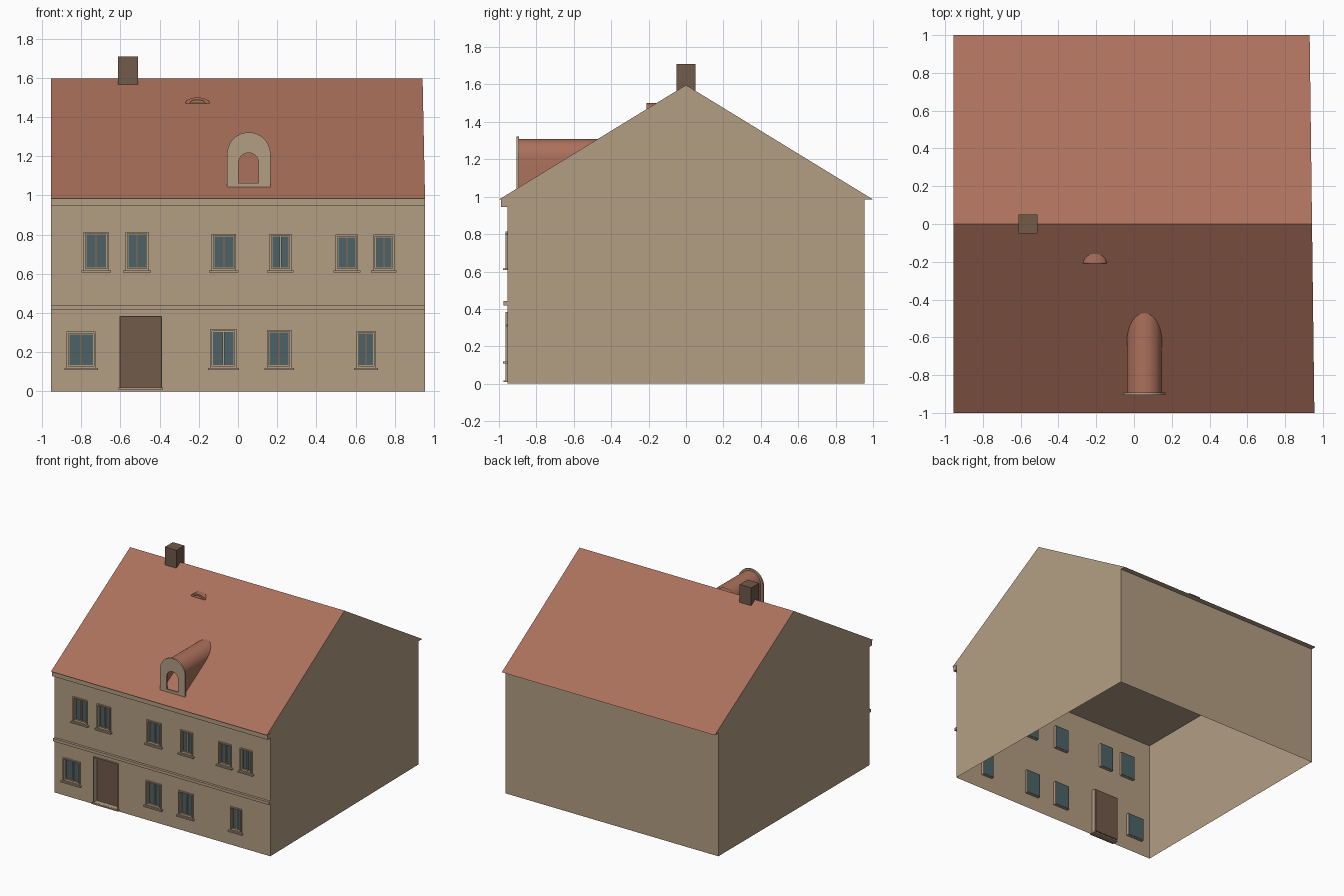
import bpy
import bmesh
import math

cube = bpy.data.objects.get("Cube")
if cube:
    bpy.data.objects.remove(cube, do_unlink=True)


def material(name, rgb):
    m = bpy.data.materials.new(name)
    m.use_nodes = True
    m.diffuse_color = (*rgb, 1)
    m.node_tree.nodes["Principled BSDF"].inputs["Base Color"].default_value = (*rgb, 1)
    return m


PLASTER = material("beige plaster", (0.45, 0.342, 0.227))
TILE = material("red roof tile", (0.413, 0.165, 0.107))
BROWN = material("brown wood and brick", (0.165, 0.103, 0.07))
GLASS = material("blue grey glass", (0.072, 0.122, 0.136))

LEFT, WALL, EAVE, RIDGE = -0.955, 0.955, 0.985, 1.597


def right_x(y):
    """The right gable is slightly out of square."""
    return 0.9425 - 0.0125 * y


def finish(bm, name, *mats, smooth=False):
    bmesh.ops.remove_doubles(bm, verts=bm.verts, dist=1e-5)
    me = bpy.data.meshes.new(name)
    bm.to_mesh(me)
    bm.free()
    for m in mats:
        me.materials.append(m)
    ob = bpy.data.objects.new(name, me)
    bpy.context.collection.objects.link(ob)
    if smooth:
        bpy.ops.object.select_all(action='DESELECT')
        ob.select_set(True)
        bpy.context.view_layer.objects.active = ob
        bpy.ops.object.shade_smooth_by_angle(angle=math.radians(35))
    return ob


def face(bm, *pts):
    return bm.faces.new([bm.verts.new(p) for p in pts])


def add_box(bm, x0, x1, y0, y1, z0, z1):
    v = [bm.verts.new((x, y, z)) for x in (x0, x1) for y in (y0, y1) for z in (z0, z1)]
    for f in ((0, 1, 3, 2), (4, 6, 7, 5), (0, 4, 5, 1), (2, 3, 7, 6), (0, 2, 6, 4), (1, 5, 7, 3)):
        bm.faces.new([v[i] for i in f])


def box(name, mat, *dims):
    bm = bmesh.new()
    add_box(bm, *dims)
    return finish(bm, name, mat)


def arch(cx, half, base, spring, rise, n=20):
    """Outline of an arched opening, as (x, z) points."""
    pts = [(cx - half, base)] if base < spring else []
    for i in range(n + 1):
        a = math.pi * (1 - i / n)
        pts.append((cx + half * math.cos(a), spring + rise * math.sin(a)))
    if base < spring:
        pts.append((cx + half, base))
    return pts


def add_sleeve(bm, pts, y0, y1, flip=False):
    """Side surface of an outline extruded along y."""
    for (ax, az), (bx, bz) in zip(pts, pts[1:] + pts[:1]):
        q = [(ax, y0, az), (ax, y1, az), (bx, y1, bz), (bx, y0, bz)]
        face(bm, *(q[::-1] if flip else q))


def ring(name, mat, outer, inner, y0, y1):
    """Plate between two matching outlines."""
    bm = bmesh.new()
    n = len(outer)
    for i in range(n):
        j = (i + 1) % n
        for y, order in ((y0, 1), (y1, -1)):
            q = [outer[i], outer[j], inner[j], inner[i]][::order]
            face(bm, *((x, y, z) for x, z in q))
    add_sleeve(bm, outer, y0, y1)
    add_sleeve(bm, inner, y0, y1, flip=True)
    return finish(bm, name, mat, smooth=True)


def rect(x0, x1, z0, z1):
    return [(x0, z0), (x0, z1), (x1, z1), (x1, z0)]


# Openings of the street front: x0, x1, z0, z1
upper = [(-0.788, -0.661, 0.814), (-0.574, -0.457, 0.814), (-0.135, -0.01, 0.804),
         (0.161, 0.272, 0.804), (0.499, 0.613, 0.8), (0.691, 0.798, 0.8)]
lower = [(-0.875, -0.727, 0.304), (-0.142, -0.008, 0.317),
         (0.147, 0.273, 0.314), (0.605, 0.703, 0.308)]
windows = [(a, b, 0.617, t) for a, b, t in upper] + [(a, b, 0.119, t) for a, b, t in lower]
door = (-0.603, -0.39, 0.018, 0.38)
openings = windows + [door]

# Walls: three plain sides and a front sheet with openings, open underneath
bm = bmesh.new()
xf, xb = right_x(-WALL), right_x(WALL)
corners = [(xf, -WALL), (xb, WALL), (LEFT, WALL), (LEFT, -WALL)]
for (ax, ay), (bx, by) in zip(corners, corners[1:]):
    face(bm, (ax, ay, 0), (bx, by, 0), (bx, by, EAVE), (ax, ay, EAVE))
xs = sorted({LEFT, xf} | {v for o in openings for v in o[:2]})
zs = sorted({0, EAVE} | {v for o in openings for v in o[2:]})
for xa, xc in zip(xs, xs[1:]):
    for za, zc in zip(zs, zs[1:]):
        mx, mz = (xa + xc) / 2, (za + zc) / 2
        if not any(o[0] < mx < o[1] and o[2] < mz < o[3] for o in openings):
            face(bm, (xa, -WALL, za), (xc, -WALL, za), (xc, -WALL, zc), (xa, -WALL, zc))
finish(bm, "walls", PLASTER)

# Roof: tiled slopes, plastered gables and flat underside
bm = bmesh.new()
profile = [(-1, EAVE), (1, EAVE), (0, RIDGE)]
l = [(LEFT, y, z) for y, z in profile]
r = [(right_x(y), y, z) for y, z in profile]
face(bm, *r)
face(bm, *l[::-1])
face(bm, l[0], l[1], r[1], r[0])
for a, b in ((1, 2), (2, 0)):
    face(bm, l[a], l[b], r[b], r[a]).material_index = 1
finish(bm, "roof", PLASTER, TILE)

# Horizontal mouldings of the front
box("cornice", PLASTER, LEFT, right_x(-1), -0.99, -WALL, 0.945, EAVE - 0.001)
box("string_course", PLASTER, LEFT, right_x(-1), -0.975, -WALL, 0.418, 0.441)

# Windows: recessed glass, frame, two sashes with a centre bar, sill
for i, (x0, x1, z0, z1) in enumerate(windows, 1):
    t, s = 0.009, 0.005
    a, b, c, d = x0 + t, x1 - t, z0 + t, z1 - t
    mid = (x0 + x1) / 2
    ring(f"window_frame_{i}", PLASTER, rect(x0, x1, z0, z1), rect(a, b, c, d), -0.966, -0.932)
    box(f"window_glass_{i}", GLASS, x0 + 0.002, x1 - 0.002, -0.938, -0.93, z0 + 0.002, z1 - 0.002)
    bm = bmesh.new()
    add_box(bm, mid - 0.005, mid + 0.005, -0.95, -0.937, c, d)
    for p, q in ((a, a + s), (b - s, b)):
        add_box(bm, p, q, -0.945, -0.937, c, d)
    for p, q in ((c, c + s), (d - s, d)):
        add_box(bm, a, b, -0.945, -0.937, p, q)
    finish(bm, f"window_bars_{i}", PLASTER)
    box(f"window_sill_{i}", PLASTER, x0 - 0.012, x1 + 0.012, -0.978, -WALL, z0 - 0.01, z0)

# Door
x0, x1, z0, z1 = door
ring("door_frame", PLASTER, rect(x0 - 0.003, x1 + 0.003, z0, z1 + 0.004),
     rect(x0 + 0.002, x1 - 0.002, z0 + 0.001, z1 - 0.002), -0.965, -0.92)
box("door_panel", BROWN, x0, x1, -0.925, -0.915, z0, z1)
box("door_step", PLASTER, x0 - 0.008, x1 + 0.008, -0.976, -0.925, 0.008, z0)

# Chimney
box("chimney", BROWN, -0.612, -0.51, -0.05, 0.05, 1.56, 1.71)

# Arched dormer
bm = bmesh.new()
add_sleeve(bm, arch(0.055, 0.093, 1.03, 1.215, 0.093), -0.895, -0.46)
finish(bm, "dormer_vault", TILE, smooth=True)
ring("dormer_front", PLASTER, arch(0.055, 0.111, 1.043, 1.211, 0.111),
     arch(0.054, 0.051, 1.064, 1.166, 0.051), -0.906, -0.893)

# Small eyebrow vent
outer = arch(-0.207, 0.062, 1.47, 1.47, 0.03)
inner = arch(-0.207, 0.038, 1.473, 1.473, 0.015)
bm = bmesh.new()
add_sleeve(bm, outer, -0.2, -0.15)
finish(bm, "vent_hood", TILE, smooth=True)
ring("vent_front", TILE, outer, inner, -0.21, -0.2)
